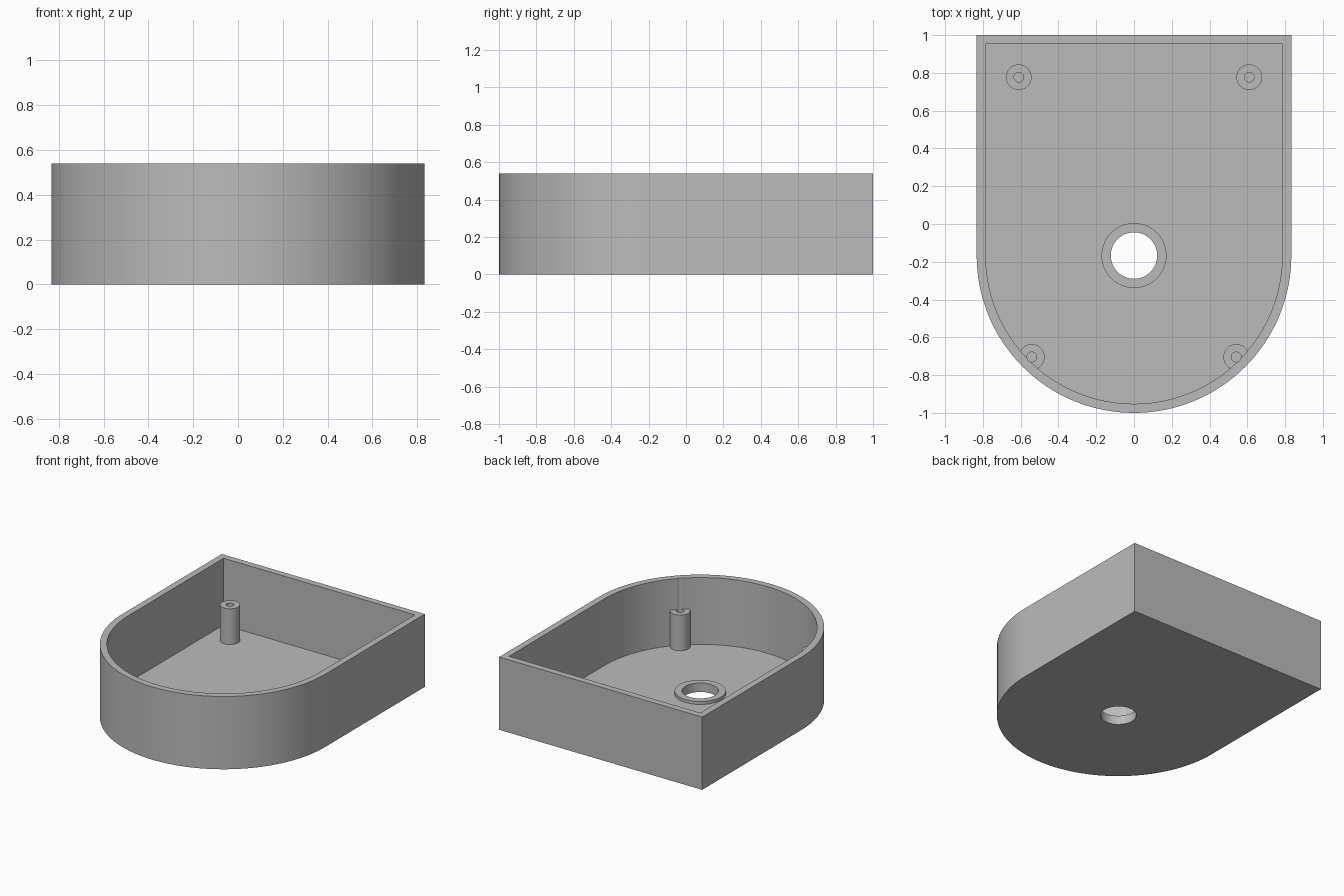
import bpy, bmesh
from math import sin, cos, pi, radians

HEIGHT, FLOOR, WALL = 0.54, 0.045, 0.048
RADIUS, ARC_Y, BACK_Y = 0.833, -0.167, 1.0
POST_TOP, POST_R, SCREW_R = 0.31, 0.068, 0.026

if "Cube" in bpy.data.objects:
    bpy.data.objects.remove(bpy.data.objects["Cube"], do_unlink=True)

grey = bpy.data.materials.new("plain grey")
grey.use_nodes = True
colour = (0.5, 0.5, 0.5, 1)
grey.diffuse_color = colour
grey.node_tree.nodes["Principled BSDF"].inputs["Base Color"].default_value = colour


def add_object(name, bm):
    bmesh.ops.recalc_face_normals(bm, faces=bm.faces)
    mesh = bpy.data.meshes.new(name)
    bm.to_mesh(mesh)
    bm.free()
    mesh.materials.append(grey)
    obj = bpy.data.objects.new(name, mesh)
    bpy.context.collection.objects.link(obj)
    return obj


def prism(name, outline, low, high):
    bm = bmesh.new()
    face = bm.faces.new([bm.verts.new((x, y, low)) for x, y in outline])
    new = bmesh.ops.extrude_face_region(bm, geom=[face])["geom"]
    verts = [v for v in new if isinstance(v, bmesh.types.BMVert)]
    bmesh.ops.translate(bm, verts=verts, vec=(0, 0, high - low))
    return add_object(name, bm)


def u_outline(inset, segments=64):
    # Half circle at the front, square corners at the back
    r = RADIUS - inset
    arc = [(r * cos(pi + pi * i / segments), ARC_Y + r * sin(pi + pi * i / segments))
           for i in range(segments + 1)]
    return arc + [(r, BACK_Y - inset), (-r, BACK_Y - inset)]


def circle(x, y, r, n):
    return [(x + r * cos(2 * pi * i / n), y + r * sin(2 * pi * i / n)) for i in range(n)]


def lathe(name, profile, x, y, n):
    bm = bmesh.new()
    verts = [bm.verts.new((r, 0, z)) for r, z in profile]
    edges = [bm.edges.new(pair) for pair in zip(verts, verts[1:])]
    bmesh.ops.spin(bm, geom=verts + edges, cent=(0, 0, 0), axis=(0, 0, 1),
                   angle=2 * pi, steps=n, use_merge=True)
    bmesh.ops.remove_doubles(bm, verts=bm.verts, dist=0.0001)
    bmesh.ops.translate(bm, verts=bm.verts, vec=(x, y, 0))
    return add_object(name, bm)


def smooth(obj):
    bpy.ops.object.select_all(action="DESELECT")
    obj.select_set(True)
    bpy.context.view_layer.objects.active = obj
    bpy.ops.object.shade_smooth_by_angle(angle=radians(30))


def cut(obj, cutter):
    cutter.hide_render = True
    bpy.context.view_layer.objects.active = obj
    mod = obj.modifiers.new("cut", "BOOLEAN")
    mod.operation, mod.solver, mod.object = "DIFFERENCE", "EXACT", cutter
    bpy.ops.object.modifier_apply(modifier=mod.name)
    bpy.data.objects.remove(cutter, do_unlink=True)


# Open tray with a hole in its floor
tray = prism("tray", u_outline(0), 0, HEIGHT)
cut(tray, prism("cavity", u_outline(WALL), FLOOR, HEIGHT + 0.1))
cut(tray, prism("floor_hole", circle(0, ARC_Y, 0.123, 64), -0.1, 0.2))

# Screw posts, with shallow screw channels in the wall above the front pair
front_x, front_y = 0.541, -0.704
for side, sign in (("left", 1), ("right", -1)):
    cut(tray, prism("screw_channel", circle(sign * front_x, front_y, SCREW_R, 24),
                    FLOOR + 0.015, HEIGHT + 0.1))
    for end, x, y in (("front", front_x, front_y), ("back", 0.61, 0.777)):
        smooth(lathe(f"{end}_{side}_post",
                     [(POST_R, FLOOR - 0.01), (POST_R, POST_TOP), (SCREW_R, POST_TOP),
                      (SCREW_R, FLOOR + 0.01), (0, FLOOR + 0.01)], sign * x, y, 32))
smooth(tray)

# Raised collar around the floor hole
smooth(lathe("hole_collar", [(0.172, FLOOR - 0.01), (0.172, FLOOR + 0.022),
                             (0.123, FLOOR + 0.022), (0.123, FLOOR)], 0, ARC_Y, 64))
